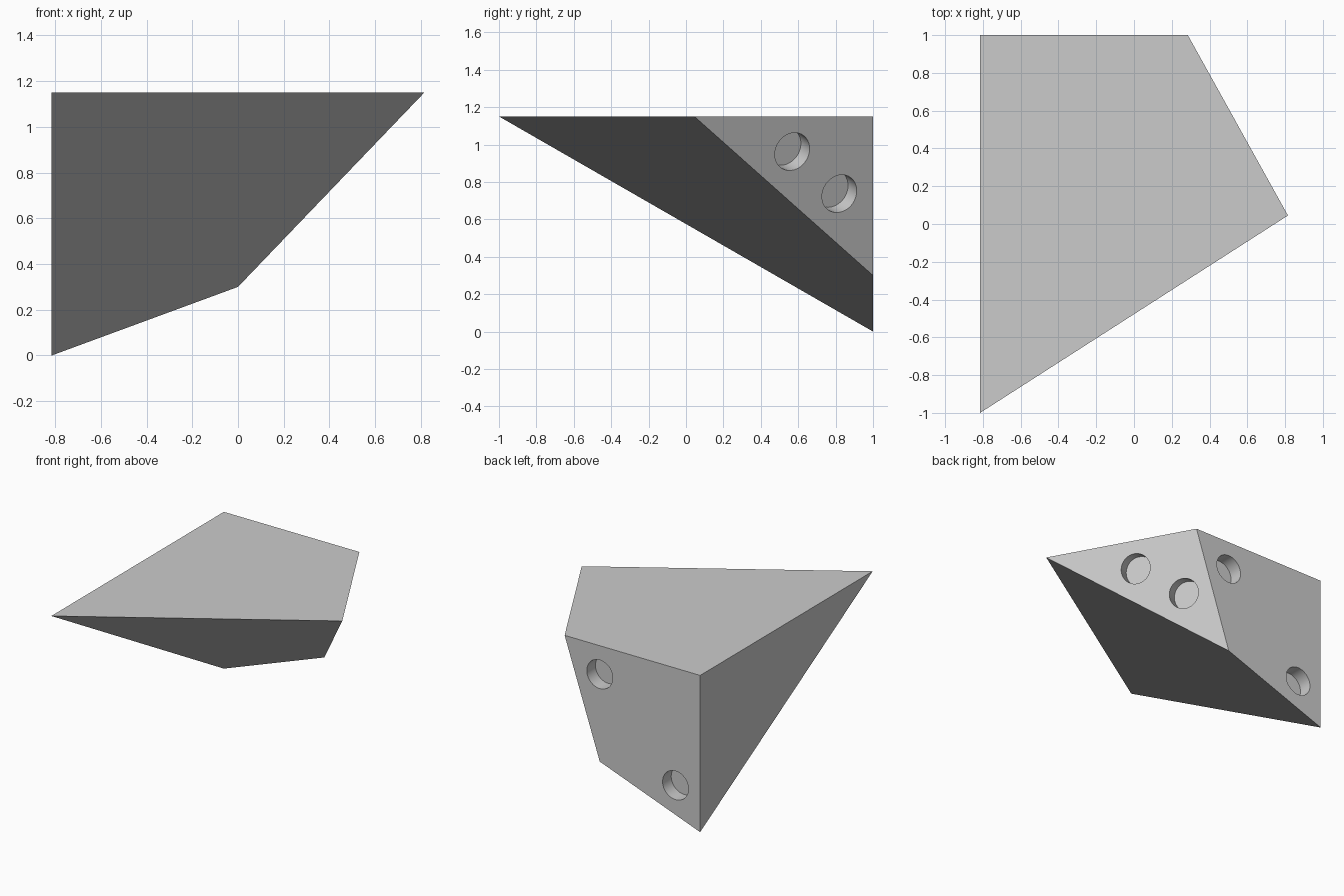
import bpy, bmesh
from mathutils import Vector

cube = bpy.data.objects.get("Cube")
if cube:
    bpy.data.objects.remove(cube, do_unlink=True)

HOLE_RADIUS, HOLE_DEPTH = 0.105, 0.1

grey = bpy.data.materials.new("plain grey")
grey.use_nodes = True
colour = (0.6, 0.6, 0.6, 1)
grey.diffuse_color = colour
grey.node_tree.nodes["Principled BSDF"].inputs["Base Color"].default_value = colour

# Corners of the wedge block
top_front = Vector((-0.815, -1, 1.15))
top_back = Vector((-0.815, 1, 1.15))
top_side = Vector((0.285, 1, 1.15))
top_tip = Vector((0.815, 0.045, 1.15))
low_tip = Vector((-0.815, 1, 0))
low_side = Vector((0, 1, 0.3))

# Solid block: top, back, flat side, slanted end and sloping underside
bm = bmesh.new()
v = {n: bm.verts.new(p) for n, p in dict(
    A=top_front, B=top_back, C=top_side, D=top_tip, E=low_tip, F=low_side).items()}
for loop in ("ADCB", "BCFE", "ABE", "CDF", "AEFD"):
    bm.faces.new([v[n] for n in loop])
bmesh.ops.recalc_face_normals(bm, faces=bm.faces)
mesh = bpy.data.meshes.new("wedge_block")
bm.to_mesh(mesh)
bm.free()
mesh.materials.append(grey)
block = bpy.data.objects.new("wedge_block", mesh)
bpy.context.collection.objects.link(block)


def drill(centre, normal):
    """Cut a blind round hole square to a face."""
    bpy.ops.mesh.primitive_cylinder_add(
        vertices=48, radius=HOLE_RADIUS, depth=2 * HOLE_DEPTH, location=centre,
        rotation=normal.to_track_quat("Z", "Y").to_euler())
    cutter = bpy.context.object
    cutter.name = "hole_cutter"
    cutter.hide_render = True
    cutter.data.materials.append(grey)
    cut = block.modifiers.new("hole", "BOOLEAN")
    cut.object, cut.operation, cut.solver = cutter, "DIFFERENCE", "EXACT"
    bpy.ops.object.select_all(action="DESELECT")
    bpy.context.view_layer.objects.active = block
    block.select_set(True)
    bpy.ops.object.modifier_apply(modifier=cut.name)
    bpy.data.objects.remove(cutter, do_unlink=True)


# Two holes in the back face
back = Vector((0, 1, 0))
for x, z in ((0, 0.94), (-0.615, 0.29)):
    drill(Vector((x, 1, z)), back)

# Two holes in the slanted end, projected onto its plane
end = (top_tip - top_side).cross(low_side - top_side).normalized()
for y, z in ((0.568, 0.962), (0.82, 0.737)):
    p = Vector((0, y, z))
    p.x = (top_side - p).dot(end) / end.x
    drill(p, end)

bpy.ops.object.shade_smooth_by_angle(angle=0.5)
